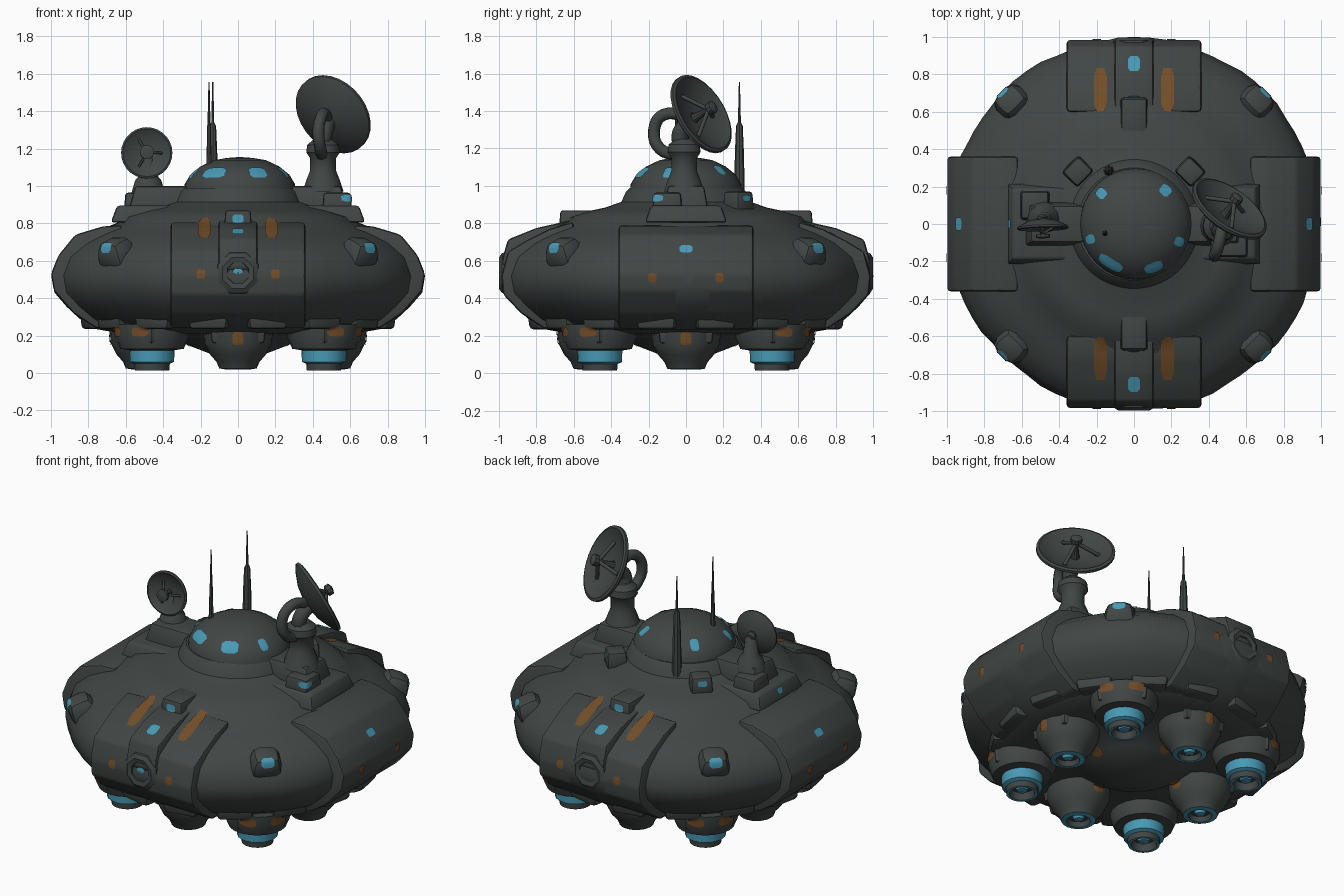
import bpy, bmesh, math
from math import sin, cos, pi, radians
from mathutils import Vector, Matrix
from mathutils.bvhtree import BVHTree

cube = bpy.data.objects.get("Cube")
if cube:
    bpy.data.objects.remove(cube, do_unlink=True)


def material(name, rgb):
    m = bpy.data.materials.new(name)
    m.use_nodes = True
    m.diffuse_color = (*rgb, 1)
    m.node_tree.nodes["Principled BSDF"].inputs["Base Color"].default_value = (*rgb, 1)
    return m


HULL = material("dark grey hull", (0.052, 0.062, 0.06))
BLUE = material("glowing blue", (0.065, 0.32, 0.46))
RUST = material("rust orange", (0.17, 0.075, 0.022))
parts = []


def finish(name, bm, mats=(HULL,), angle=35, solid=True):
    bmesh.ops.recalc_face_normals(bm, faces=bm.faces)
    me = bpy.data.meshes.new(name)
    bm.to_mesh(me)
    bm.free()
    for m in mats:
        me.materials.append(m)
    ob = bpy.data.objects.new(name, me)
    bpy.context.collection.objects.link(ob)
    bpy.ops.object.select_all(action='DESELECT')
    ob.select_set(True)
    bpy.context.view_layer.objects.active = ob
    bpy.ops.object.shade_smooth_by_angle(angle=radians(angle))
    if solid:
        parts.append(ob)


def lathe(name, profile, seg=24, matrix=Matrix(), ripple=0, blue=()):
    """Spin (radius, height) points about z; bands listed in blue are coloured."""
    bm = bmesh.new()
    rings = []
    for r, z in profile:
        ring = []
        for k in range(seg):
            s = r * (1 - ripple * ((k // 4) % 2)) if r > 0.5 else r
            a = 2 * pi * k / seg
            ring.append(bm.verts.new((s * cos(a), s * sin(a), z)))
        rings.append(ring)
    for i in range(len(rings) - 1):
        for k in range(seg):
            n = (k + 1) % seg
            f = bm.faces.new((rings[i][k], rings[i][n], rings[i + 1][n], rings[i + 1][k]))
            f.material_index = int(i in blue)
    bm.faces.new(rings[0])
    bm.faces.new(rings[-1])
    bm.transform(matrix)
    finish(name, bm, (HULL, BLUE))


def box(name, loc, size, turn=0, taper=0.8, bevel=0.015, tilt=0):
    bm = bmesh.new()
    bmesh.ops.create_cube(bm, size=1)
    for v in bm.verts:
        s = taper if v.co.z > 0 else 1
        v.co = Vector((v.co.x * size[0] * s, v.co.y * size[1] * s, v.co.z * size[2]))
    bmesh.ops.bevel(bm, geom=bm.edges[:], offset=bevel, segments=2, affect='EDGES', profile=0.5)
    bm.transform(Matrix.Translation(loc) @ Matrix.Rotation(turn, 4, 'Z') @ Matrix.Rotation(tilt, 4, 'Y'))
    finish(name, bm)


def aim(loc, direction):
    return Matrix.Translation(loc) @ Vector(direction).to_track_quat('Z', 'Y').to_matrix().to_4x4()


def tube(name, points, radius):
    cu = bpy.data.curves.new(name, 'CURVE')
    cu.dimensions = '3D'
    cu.bevel_depth = radius
    cu.bevel_resolution = 2
    cu.use_fill_caps = True
    cu.resolution_u = 5
    sp = cu.splines.new('BEZIER')
    sp.bezier_points.add(len(points) - 1)
    for bp, p in zip(sp.bezier_points, points):
        bp.co = p
        bp.handle_left_type = bp.handle_right_type = 'AUTO'
    cu.materials.append(HULL)
    bpy.context.collection.objects.link(bpy.data.objects.new(name, cu))


def slab(name, profile, half, turn):
    """Extrude an (outward, z) outline sideways, then turn it about z."""
    bm = bmesh.new()
    f = bm.faces.new([bm.verts.new((x, -half, z)) for x, z in profile])
    ext = bmesh.ops.extrude_face_region(bm, geom=[f])["geom"]
    bmesh.ops.translate(bm, vec=(0, 2 * half, 0), verts=[g for g in ext if isinstance(g, bmesh.types.BMVert)])
    bmesh.ops.recalc_face_normals(bm, faces=bm.faces)
    bmesh.ops.bevel(bm, geom=bm.edges[:], offset=0.018, segments=2, affect='EDGES', profile=0.5)
    bm.transform(Matrix.Rotation(turn, 4, 'Z'))
    finish(name, bm)


# Saucer hull with stepped panels
lathe("saucer_hull", [(0.01, 0.99), (0.3, 0.99), (0.32, 0.97), (0.345, 0.915), (0.43, 0.885), (0.5, 0.87),
                      (0.62, 0.835), (0.645, 0.805), (0.78, 0.75), (0.88, 0.695), (0.965, 0.62), (1.0, 0.52),
                      (0.985, 0.43), (0.92, 0.355), (0.85, 0.29), (0.76, 0.235), (0.62, 0.21), (0.36, 0.21),
                      (0.27, 0.15), (0.14, 0.1), (0.01, 0.09)], 72, ripple=0.01)
lathe("cockpit_dome", [(0.3, 0.97), (0.295, 1.01), (0.265, 1.06), (0.21, 1.105), (0.14, 1.138), (0.07, 1.15),
                       (0.005, 1.155)], 32, Matrix.Translation((0.01, 0, 0)))

# Armour slabs on the four sides, with a raised spine at front and back
lower = [(0.88, 0.32), (0.76, 0.24), (0.6, 0.24)]
side = [(0.62, 0.79), (0.72, 0.785), (0.87, 0.74), (0.96, 0.63), (1.0, 0.53), (0.985, 0.44)] + lower
front = [(0.6, 0.81), (0.73, 0.77), (0.85, 0.71), (0.95, 0.65), (0.985, 0.52), (0.975, 0.42)] + lower
spine = [(0.6, 0.82), (0.8, 0.775), (0.95, 0.715), (0.975, 0.63), (0.99, 0.56), (0.9, 0.5), (0.6, 0.5)]
for q, label in enumerate(("left", "back", "right", "front")):
    slab(label + "_armour", front if q % 2 else side, 0.36, q * pi / 2)
    if q % 2:
        slab(label + "_spine", spine, 0.105, q * pi / 2)

# Upper deck, dish mounts and spine blocks
for s, label in ((1, "left"), (-1, "right")):
    box(label + "_deck_block", (s * 0.46, 0, 0.85), (0.44, 0.44, 0.09), taper=0.85)
    box(label + "_mount_block", (s * 0.41, 0, 0.935), (0.35, 0.24, 0.13))
    box(label + "_deck_step", (s * 0.53, -s * 0.1, 0.915), (0.16, 0.16, 0.1), taper=0.9)
    box(label + "_deck_lamp", (s * 0.3, 0.28, 0.92), (0.12, 0.13, 0.1), s * pi / 4, 0.9)
for s, label in ((-1, "front"), (1, "back")):
    box(label + "_spine_block", (0, s * 0.565, 0.8), (0.15, 0.23, 0.14), taper=0.92)
    lathe(label + "_port", [(0.13, 0), (0.115, 0.05), (0.09, 0.066), (0.062, 0.06), (0.055, 0.03), (0.035, 0.03),
                            (0.03, 0.05), (0.005, 0.055)], 8,
          aim((0, s * 0.932, 0.535), (0, s, 0)) @ Matrix.Rotation(pi / 8, 4, 'Z'), blue=(5, 6))

# Diagonal sensor pods and lower skirt blocks
for k in range(4):
    a = pi / 4 + k * pi / 2
    box("sensor_pod", (0.92 * cos(a), 0.92 * sin(a), 0.65), (0.18, 0.2, 0.14), a, 0.75, 0.045, 0.4)
for k in range(16):
    a = pi / 8 * (k + 0.5)
    box("skirt_block", (0.77 * cos(a), 0.77 * sin(a), 0.29), (0.13, 0.2, 0.11), a, 1.15, 0.02)

# Eight thrusters: large on the diagonals, small on the axes
large = [(0.2, 0.26), (0.195, 0.19), (0.17, 0.13), (0.12, 0.122), (0.118, 0.06), (0.095, 0.05), (0.092, 0.015),
         (0.075, 0.015), (0.065, 0.06), (0.04, 0.06), (0.03, 0.035), (0.005, 0.03)]
small = [(0.19, 0.26), (0.18, 0.16), (0.15, 0.1), (0.115, 0.06), (0.1, 0.025), (0.07, 0.02), (0.06, 0.05),
         (0.035, 0.05), (0.025, 0.03), (0.005, 0.025)]
for k in range(8):
    a = k * pi / 4
    big = k % 2
    r = 0.65 if big else 0.5
    lathe("large_thruster" if big else "small_thruster", large if big else small, 20,
          Matrix.Translation((r * cos(a), r * sin(a), 0)), blue=(3, 4, 6, 9, 10) if big else (4, 7, 8))
    box("thruster_bracket", ((r + 0.06) * cos(a), (r + 0.06) * sin(a), 0.215), (0.17, 0.28, 0.11), a, 1.08)


# Dishes: bowl, feed horn and struts, built facing along z
def dish(name, loc, direction, r, horn):
    m = aim(loc, direction)
    lathe(name + "_bowl", [(0.03, -0.34 * r), (0.12 * r, -0.32 * r), (0.5 * r, -0.25 * r), (0.85 * r, -0.1 * r),
                           (r, 0.0), (r, 0.07 * r), (0.93 * r, 0.1 * r), (0.86 * r, 0.05 * r), (0.5 * r, -0.12 * r),
                           (0.01, -0.18 * r)], 28, m)
    lathe(name + "_feed", [(0.12 * r, -0.2 * r), (0.07 * r, 0.1 * r), (0.07 * r, 0.26 * r), (horn * r, 0.3 * r),
                           (horn * r, 0.42 * r), (0.01, 0.46 * r)], 10, m)
    lathe(name + "_hub", [(0.22 * r, -0.2 * r), (0.2 * r, -0.4 * r), (0.1 * r, -0.48 * r)], 10, m)
    for k in range(3):
        a = k * 2 * pi / 3
        tube(name + "_strut", [m @ Vector((0.6 * r * cos(a), 0.6 * r * sin(a), -0.08 * r)),
                               m @ Vector((0, 0, 0.27 * r))], 0.05 * r)


dish("large_dish", (0.505, 0.075, 1.38), (0.52, 0.73, 0.45), 0.23, 0.15)
lathe("large_dish_column", [(0.11, 0.97), (0.09, 1.03), (0.07, 1.08), (0.07, 1.15), (0.09, 1.18), (0.085, 1.22),
                            (0.05, 1.25)], 14, Matrix.Translation((0.455, -0.01, 0)))
tube("large_dish_arm", [(0.45, -0.02, 1.16), (0.44, -0.14, 1.2), (0.43, -0.17, 1.3), (0.45, -0.12, 1.38),
                        (0.48, 0.03, 1.36)], 0.032)
tube("large_dish_brace", [(0.45, -0.02, 1.2), (0.46, -0.03, 1.28), (0.48, 0.03, 1.34)], 0.045)
dish("small_dish", (-0.488, -0.015, 1.177), (0.03, -1, 0.08), 0.137, 0.28)
lathe("small_dish_column", [(0.09, 0.96), (0.07, 1.03), (0.045, 1.06), (0.035, 1.15), (0.01, 1.18)], 12,
      Matrix.Translation((-0.48, 0.03, 0)))

# Whip antennas
for name, x, y, base, thick in (("front_antenna", -0.155, -0.05, 1.08, 0.016), ("back_antenna", -0.135, 0.285, 0.9, 0.03)):
    lathe(name, [(thick, base), (thick * 0.8, 1.18), (thick * 0.6, 1.32), (0.008, 1.34), (0.003, 1.555)], 8,
          Matrix.Translation((x, y, 0)))

# Painted panels draped over the parts built so far
bpy.context.view_layer.update()
graph = bpy.context.evaluated_depsgraph_get()
trees = [BVHTree.FromObject(ob, graph) for ob in parts]


def cast(p, d):
    hits = [h for h in (t.ray_cast(p, d) for t in trees) if h[0] is not None]
    return min(hits, key=lambda h: h[3])[0] if hits else None


def patch(name, target, outward, w, h, mat, reach=0.3, n=5):
    d = Vector(outward).normalized()
    up = Vector((0, 1, 0)) if abs(d.z) > 0.9 else Vector((0, 0, 1))
    right = up.cross(d).normalized()
    up = d.cross(right)
    start = Vector(target) + d * reach
    bm = bmesh.new()
    mid = cast(start, -d) or Vector(target)
    grid = {}
    for i in range(n + 1):
        for j in range(n + 1):
            u, v = 2 * i / n - 1, 2 * j / n - 1
            k = 0.8 if abs(u) + abs(v) > 1.9 else 1
            p = start + right * (u * k * w / 2) + up * (v * k * h / 2)
            hit = cast(p, -d)
            if hit is None or abs((hit - mid).dot(d)) > max(w, h):
                hit = p + d * (mid - p).dot(d)
            grid[i, j] = bm.verts.new(hit + d * 0.006)
    for i in range(n):
        for j in range(n):
            bm.faces.new((grid[i, j], grid[i + 1, j], grid[i + 1, j + 1], grid[i, j + 1]))
    finish(name, bm, (mat,), 60, False)


# Dome and deck windows
for x, y, w in ((-0.12, -0.2, 0.14), (0.1, -0.22, 0.1), (-0.23, -0.08, 0.05), (0.23, -0.09, 0.05),
                (0.15, 0.16, 0.06), (-0.16, 0.15, 0.05)):
    patch("dome_window", (x, y, 1.06), (x, y, 0.2), w, 0.075, BLUE)
patch("left_deck_window", (0.56, -0.13, 0.935), (0.7, -0.7, 0), 0.08, 0.035, BLUE)
patch("right_deck_window", (-0.65, 0, 0.855), (-1, 0, 0.2), 0.05, 0.04, BLUE)
for s in (-1, 1):
    patch("deck_lamp_window", (s * 0.34, 0.32, 0.935), (s, 1, 0), 0.055, 0.035, BLUE, 0.1)

for s in (-1, 1):
    # Windows and stripes along the spine and rim
    patch("spine_window", (0, s * 0.68, 0.825), (0, s, 0), 0.06, 0.045, BLUE)
    patch("spine_pane", (0, s * 0.855, 0.75), (0, s * 0.3, 1), 0.065, 0.085, BLUE)
    patch("side_window", (s * 0.93, 0, 0.66), (s, 0, 0.5), 0.07, 0.05, BLUE)
    for x in (-0.18, 0.18):
        patch("spine_stripe", (x, s * 0.72, 0.78), (0, s * 0.35, 1), 0.07, 0.25, RUST)
        patch("rim_mark", (x + 0.02 * x / abs(x), s * 0.98, 0.53), (0, s, 0), 0.045, 0.05, RUST)
        patch("rim_mark", (s * 0.98, x, 0.51), (s, 0, 0), 0.045, 0.05, RUST)

# Pod windows and thruster marks
for k in range(4):
    a = k * pi / 2
    b = a + pi / 4
    patch("pod_window", (0.98 * cos(b), 0.98 * sin(b), 0.665), (cos(b), sin(b), 0.45), 0.075, 0.06, BLUE)
    patch("small_thruster_mark", (0.64 * cos(a), 0.64 * sin(a), 0.19), (cos(a), sin(a), -0.1), 0.06, 0.07, RUST)
    patch("inner_thruster_mark", (0.31 * cos(a), 0.31 * sin(a), 0.17), (-cos(a), -sin(a), -1.5), 0.07, 0.06, RUST)
    for t in (-0.11, 0.11):
        patch("large_thruster_mark", (0.79 * cos(b + t), 0.79 * sin(b + t), 0.225), (cos(b), sin(b), -0.1),
              0.085, 0.05, RUST)
